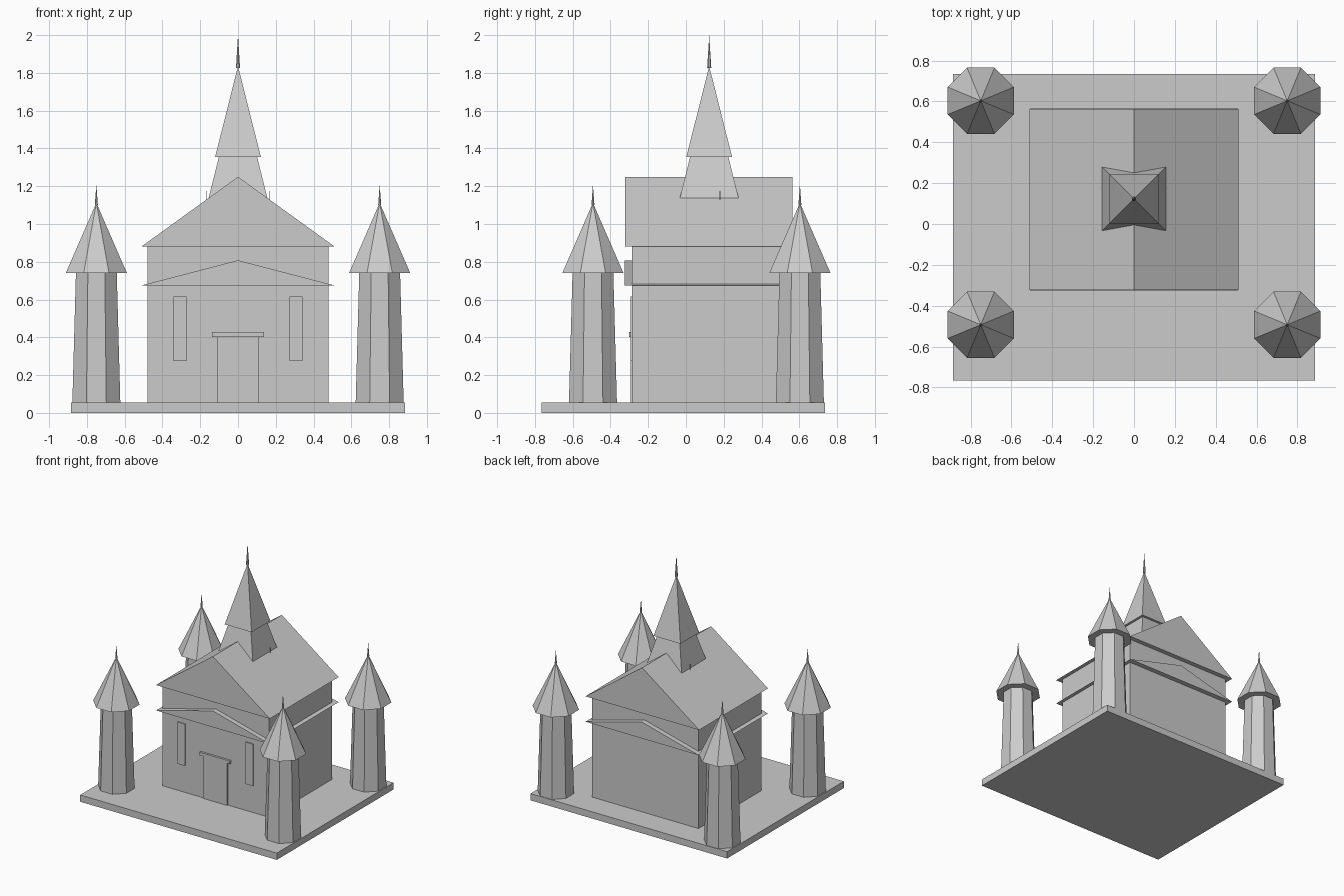
import bpy, bmesh, math
from mathutils import Matrix, Vector

if "Cube" in bpy.data.objects:
    bpy.data.objects.remove(bpy.data.objects["Cube"])

stone = bpy.data.materials.new("grey_stone")
stone.diffuse_color = (0.6, 0.6, 0.6, 1)
stone.use_nodes = True
stone.node_tree.nodes["Principled BSDF"].inputs["Base Color"].default_value = stone.diffuse_color


def finish(name, bm):
    bmesh.ops.recalc_face_normals(bm, faces=bm.faces)
    me = bpy.data.meshes.new(name)
    bm.to_mesh(me)
    bm.free()
    me.materials.append(stone)
    ob = bpy.data.objects.new(name, me)
    bpy.context.collection.objects.link(ob)
    return ob


def box(name, x0, x1, y0, y1, z0, z1):
    bm = bmesh.new()
    size = Matrix.Diagonal((x1 - x0, y1 - y0, z1 - z0, 1))
    mid = Matrix.Translation(((x0 + x1) / 2, (y0 + y1) / 2, (z0 + z1) / 2))
    bmesh.ops.create_cube(bm, size=1, matrix=mid @ size)
    return finish(name, bm)


def taper(name, sides, x, y, z0, z1, a0, a1):
    """Tapered prism with flats facing the axes; a0, a1 are half widths."""
    bm = bmesh.new()
    k = 1 / math.cos(math.pi / sides)
    m = Matrix.Translation((x, y, (z0 + z1) / 2)) @ Matrix.Rotation(math.pi / sides, 4, 'Z')
    bmesh.ops.create_cone(bm, cap_ends=True, segments=sides, radius1=a0 * k,
                          radius2=a1 * k, depth=z1 - z0, matrix=m)
    bmesh.ops.remove_doubles(bm, verts=bm.verts, dist=1e-5)
    return finish(name, bm)


def gable(name, half, y0, y1, z0, z1):
    bm = bmesh.new()
    f = bm.faces.new([bm.verts.new(p) for p in
                      ((-half, y0, z0), (half, y0, z0), (0, y0, z1))])
    r = bmesh.ops.extrude_face_region(bm, geom=[f], use_keep_orig=True)
    bmesh.ops.translate(bm, vec=Vector((0, y1 - y0, 0)),
                        verts=[v for v in r['geom'] if isinstance(v, bmesh.types.BMVert)])
    return finish(name, bm)


# Base slab, hall and its two stacked gable roofs
box("base_slab", -0.885, 0.885, -0.765, 0.735, 0, 0.055)
box("hall", -0.48, 0.48, -0.285, 0.525, 0.055, 0.88)
gable("lower_gable", 0.51, -0.325, 0.565, 0.675, 0.808)
gable("main_roof", 0.512, -0.323, 0.563, 0.88, 1.25)

# Front door, lintel and windows
box("door", -0.108, 0.108, -0.294, -0.285, 0.055, 0.402)
box("door_lintel", -0.137, 0.137, -0.302, -0.285, 0.402, 0.427)
for s, side in ((-1, "left"), (1, "right")):
    x = s * 0.307
    box("window_" + side, x - 0.034, x + 0.034, -0.294, -0.285, 0.275, 0.615)
    # Small rods beside the steeple
    x = s * 0.165
    box("steeple_rod_" + side, x - 0.002, x + 0.002, 0.178, 0.182, 1.11, 1.175)

# Central steeple
taper("steeple_base", 4, 0, 0.123, 1.10, 1.36, 0.165, 0.1)
taper("steeple_spire", 4, 0, 0.123, 1.355, 1.835, 0.121, 0)
taper("steeple_finial", 8, 0, 0.123, 1.825, 2.0, 0.011, 0)

# Four corner towers
for x in (-0.75, 0.75):
    for y in (-0.493, 0.603):
        taper("tower_shaft", 8, x, y, 0.055, 0.745, 0.127, 0.108)
        taper("tower_roof", 8, x, y, 0.74, 1.112, 0.162, 0)
        taper("tower_finial", 8, x, y, 1.1, 1.21, 0.008, 0)
